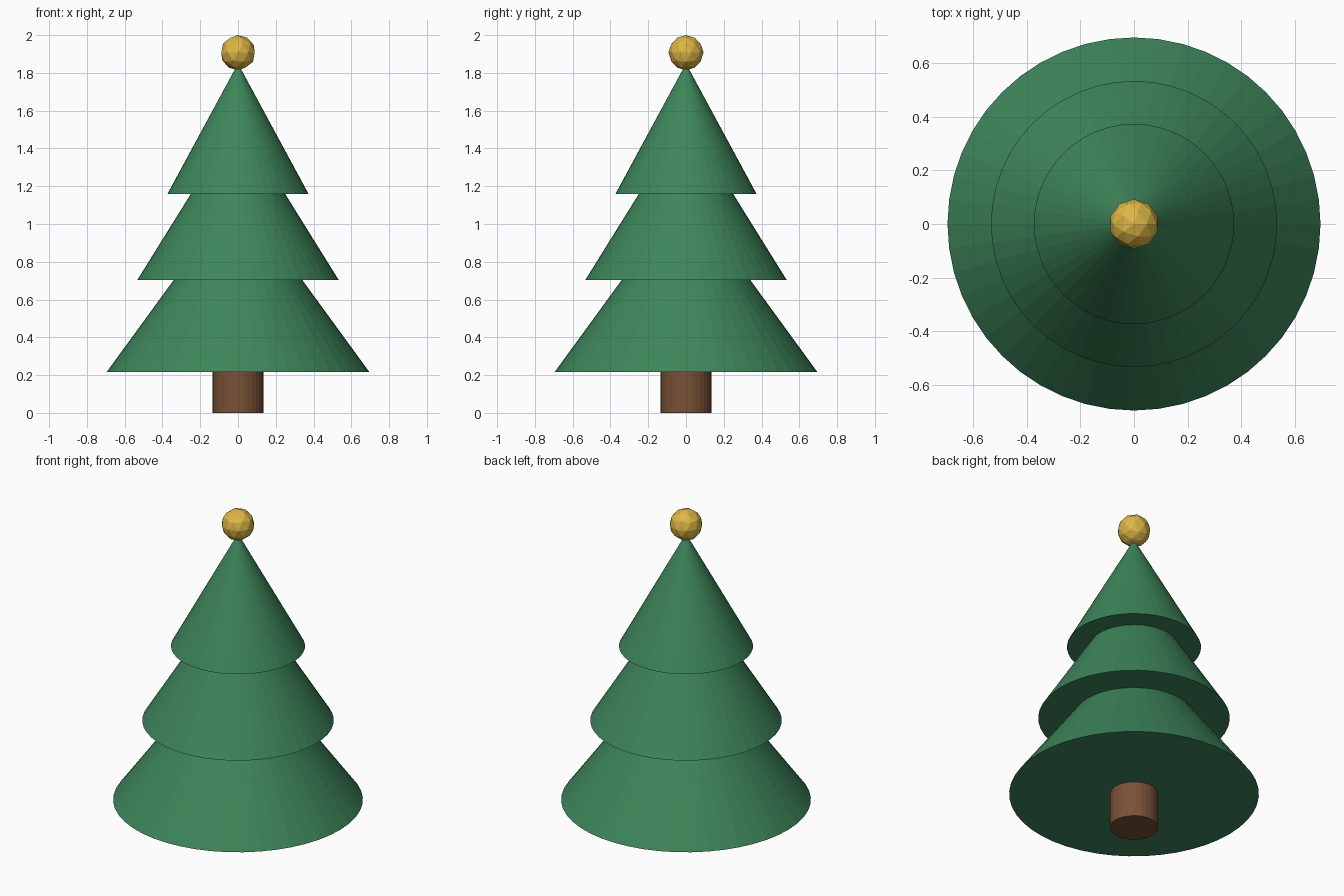
import bpy

cube = bpy.data.objects.get("Cube")
if cube:
    bpy.data.objects.remove(cube, do_unlink=True)


def material(name, rgb):
    mat = bpy.data.materials.new(name)
    mat.use_nodes = True
    colour = (*rgb, 1.0)
    mat.diffuse_color = colour
    mat.node_tree.nodes["Principled BSDF"].inputs["Base Color"].default_value = colour
    return mat


def finish(name, mat):
    obj = bpy.context.object
    obj.name = name
    obj.data.name = name
    obj.data.materials.append(mat)
    return obj


green = material("pine green", (0.047, 0.235, 0.102))
brown = material("bark brown", (0.19, 0.082, 0.037))
gold = material("gold", (0.72, 0.47, 0.06))

# Trunk, reaching a little way into the lowest tier
trunk_height = 0.26
bpy.ops.mesh.primitive_cylinder_add(
    vertices=32, radius=0.134, depth=trunk_height, location=(0, 0, trunk_height / 2))
finish("trunk", brown)

# Foliage: three overlapping cones as (name, radius, base height, tip height)
tiers = [
    ("lower_branches", 0.695, 0.217, 1.17),
    ("middle_branches", 0.533, 0.704, 1.56),
    ("upper_branches", 0.373, 1.16, 1.85),
]
for name, radius, base, tip in tiers:
    bpy.ops.mesh.primitive_cone_add(
        vertices=48, radius1=radius, radius2=0, depth=tip - base,
        location=(0, 0, (base + tip) / 2))
    finish(name, green)

# Faceted bauble on the tip
bpy.ops.mesh.primitive_ico_sphere_add(
    subdivisions=2, radius=0.093, location=(0, 0, 1.907))
finish("top_bauble", gold)
